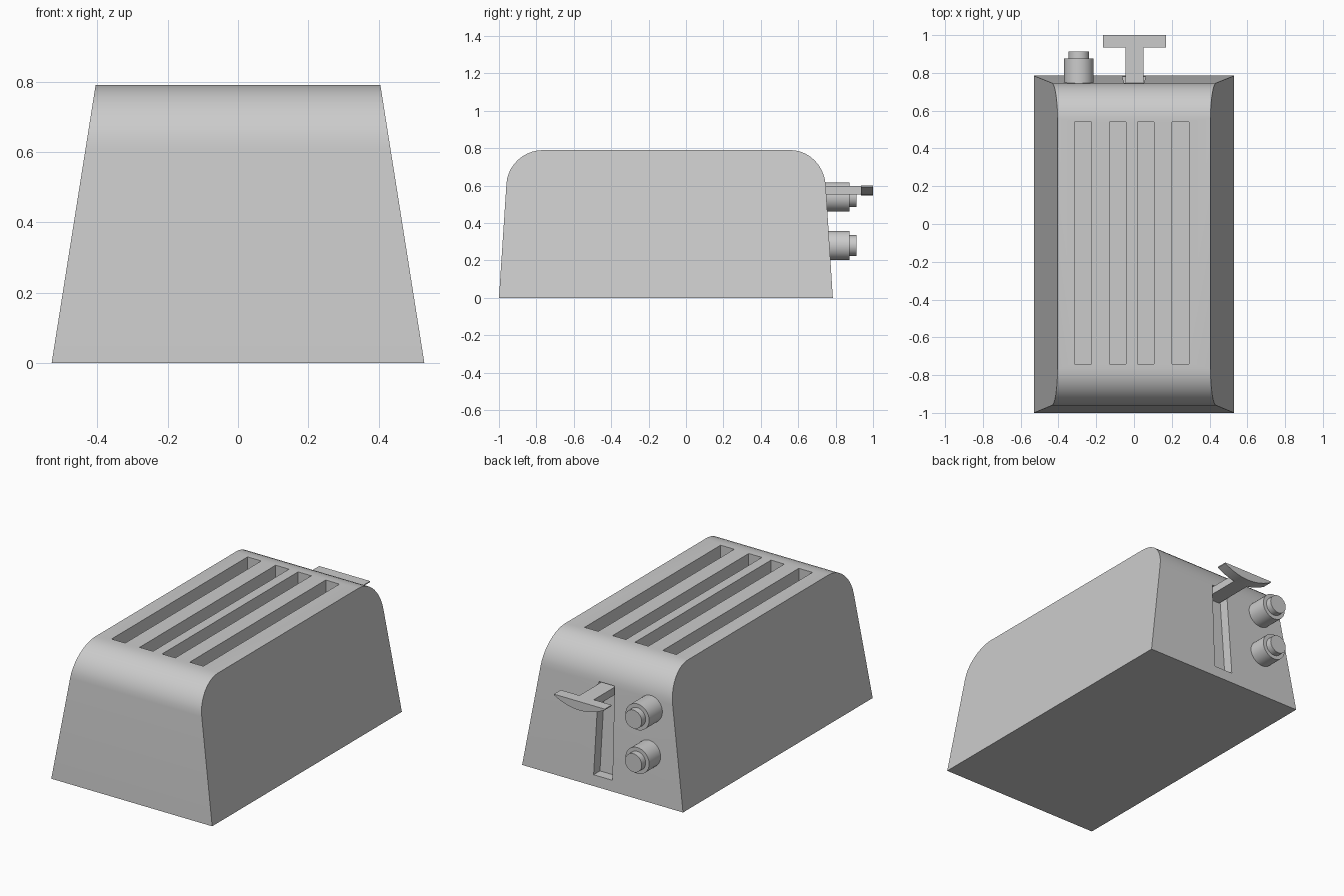
import bpy, bmesh, math

if "Cube" in bpy.data.objects:
    bpy.data.objects.remove(bpy.data.objects["Cube"])

def finish(name, bm, smooth=None):
    bmesh.ops.recalc_face_normals(bm, faces=bm.faces)
    me = bpy.data.meshes.new(name)
    bm.to_mesh(me)
    bm.free()
    ob = bpy.data.objects.new(name, me)
    bpy.context.collection.objects.link(ob)
    return ob

def loft(bm, a, b):
    """Solid between two matching loops of 3D points."""
    va, vb = [bm.verts.new(p) for p in a], [bm.verts.new(p) for p in b]
    bm.faces.new(va)
    bm.faces.new(vb)
    n = len(a)
    for i in range(n):
        j = (i + 1) % n
        bm.faces.new((va[i], va[j], vb[j], vb[i]))

def box(bm, x0, x1, y0, y1, z0, z1):
    ring = [(x0, y0), (x1, y0), (x1, y1), (x0, y1)]
    loft(bm, [(x, y, z0) for x, y in ring], [(x, y, z1) for x, y in ring])

def smooth(ob, angle=30):
    bpy.ops.object.select_all(action='DESELECT')
    ob.select_set(True)
    bpy.context.view_layer.objects.active = ob
    bpy.ops.object.shade_smooth_by_angle(angle=math.radians(angle))

def fillet(a, c, b, n=10):
    """Rounded corner at c from a to b."""
    pts = []
    for i in range(n + 1):
        t = math.pi / 2 * i / n
        u, v = 1 - math.sin(t), 1 - math.cos(t)
        pts.append(tuple(c[k] + (a[k] - c[k]) * u + (b[k] - c[k]) * v for k in (0, 1)))
    return pts

# body: rounded side profile, sides leaning inwards
H = 0.79
prof = [(-1, 0)]
prof += fillet((-0.96, 0.61), (-0.95, H), (-0.765, H))
prof += fillet((0.56, H), (0.738, H), (0.747, 0.60))
prof += [(0.785, 0)]
half = lambda z: 0.53 - z * 0.125 / H
bm = bmesh.new()
loft(bm, [(-half(z), y, z) for y, z in prof], [(half(z), y, z) for y, z in prof])
body = finish("toaster_body", bm)

# cutters: bread slots and the lever track at the back
bm = bmesh.new()
for x0, x1 in ((-0.315, -0.225), (-0.13, -0.042), (0.018, 0.105), (0.2, 0.29)):
    box(bm, x0, x1, -0.74, 0.54, 0.2, 1.0)
track = lambda w, z: [(-w, 0.785 - z * 0.063 - 0.06, z), (w, 0.785 - z * 0.063 - 0.06, z),
                      (w, 0.9, z), (-w, 0.9, z)]
loft(bm, track(0.062, 0.065), track(0.052, 0.61))
cutter = finish("slot_cutter", bm)
cutter.hide_render = True

mod = body.modifiers.new("slots", 'BOOLEAN')
mod.operation, mod.solver, mod.object = 'DIFFERENCE', 'EXACT', cutter
bpy.context.view_layer.objects.active = body
bpy.ops.object.modifier_apply(modifier=mod.name)
bpy.data.objects.remove(cutter)
smooth(body, 25)

# lever: stem and handle with a curved underside
bm = bmesh.new()
box(bm, -0.045, 0.05, 0.69, 0.95, 0.552, 0.598)
finish("lever_stem", bm)
N = 12
arc = [(-0.165 + 0.335 * i / N, 0.594 - 0.046 * (1 - (2 * i / N - 1) ** 2)) for i in range(N + 1)]
arc += [(0.17, 0.6), (-0.165, 0.6)]
bm = bmesh.new()
loft(bm, [(x, 0.935, z) for x, z in arc], [(x, 1.0, z) for x, z in arc])
smooth(finish("lever_handle", bm))

# two stepped knobs
def ring(r, y, z, n=32):
    return [(-0.292 + r * math.cos(2 * math.pi * i / n), y,
             z + r * math.sin(2 * math.pi * i / n)) for i in range(n)]

for name, z in (("upper_knob", 0.54), ("lower_knob", 0.28)):
    bm = bmesh.new()
    loft(bm, ring(0.078, 0.73, z), ring(0.078, 0.875, z))
    loft(bm, ring(0.055, 0.87, z), ring(0.055, 0.912, z))
    smooth(finish(name, bm))
